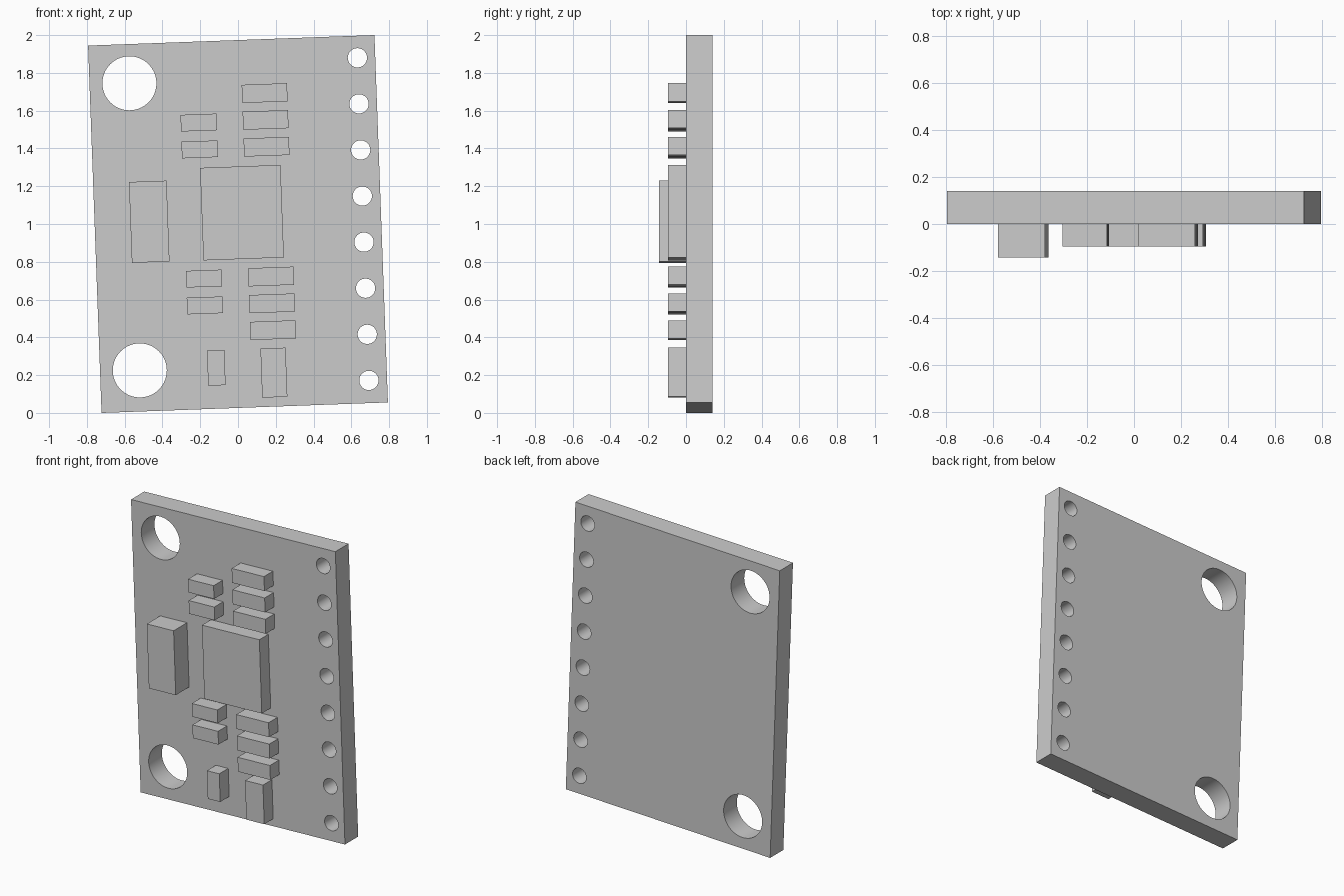
import bpy, bmesh
from math import radians
from mathutils import Matrix, Vector

if "Cube" in bpy.data.objects:
    bpy.data.objects.remove(bpy.data.objects["Cube"])

TILT = radians(2.1)      # the whole board leans slightly in the front plane
BOARD_T = 0.14           # board thickness, from y = 0 backwards


def block(name, x, z, w, h, y0, y1):
    """Box of local width w and height h, tilted with the board, spanning y0..y1."""
    bm = bmesh.new()
    bmesh.ops.create_cube(bm, size=1, matrix=Matrix.Diagonal((w, y1 - y0, h, 1)))
    me = bpy.data.meshes.new(name)
    bm.to_mesh(me)
    bm.free()
    ob = bpy.data.objects.new(name, me)
    ob.location = (x, (y0 + y1) / 2, z)
    ob.rotation_euler = (0, -TILT, 0)
    bpy.context.collection.objects.link(ob)
    return ob


# Circuit board
board = block("circuit_board", 0, 1.0, 1.517, 1.946, 0, BOARD_T)

# Hole cutters: two mounting holes and a row of eight pin holes
holes = [(-0.575, 1.745, 0.143, 64), (-0.52, 0.225, 0.143, 64)]
first, last = Vector((0.632, 1.88)), Vector((0.693, 0.172))
for i in range(8):
    p = first.lerp(last, i / 7)
    holes.append((p.x, p.y, 0.051, 32))

bm = bmesh.new()
for x, z, r, n in holes:
    m = Matrix.Translation((x, BOARD_T / 2, z)) @ Matrix.Rotation(radians(90), 4, 'X')
    bmesh.ops.create_cone(bm, cap_ends=True, segments=n, radius1=r, radius2=r,
                          depth=BOARD_T * 2, matrix=m)
cut_mesh = bpy.data.meshes.new("hole_cutter")
bm.to_mesh(cut_mesh)
bm.free()
cutter = bpy.data.objects.new("hole_cutter", cut_mesh)
cutter.hide_render = True
bpy.context.collection.objects.link(cutter)

# Drill the board, then discard the cutter
mod = board.modifiers.new("drill", 'BOOLEAN')
mod.operation = 'DIFFERENCE'
mod.solver = 'EXACT'
mod.object = cutter
bpy.context.view_layer.objects.active = board
board.select_set(True)
bpy.ops.object.modifier_apply(modifier=mod.name)
bpy.data.objects.remove(cutter)
bpy.ops.object.shade_smooth_by_angle(angle=radians(30))

# Main chip and the taller capacitor block
block("main_chip", 0.021, 1.06, 0.426, 0.49, -0.095, 0)
block("tall_capacitor", -0.47, 1.012, 0.199, 0.428, -0.142, 0)

# Small surface parts: columns of three wide and two narrow, above and below the chip
PITCH = Vector((0.005, -0.142))
for side, x, z in (("upper", 0.141, 1.693), ("lower", 0.175, 0.722)):
    for i in range(3):
        p = Vector((x, z)) + PITCH * i
        block(f"{side}_wide_resistor_{i + 1}", p.x, p.y, 0.24, 0.096, -0.095, 0)
for side, x, z in (("upper", -0.208, 1.537), ("lower", -0.18, 0.711)):
    for i in range(2):
        p = Vector((x, z)) + PITCH * i
        block(f"{side}_narrow_resistor_{i + 1}", p.x, p.y, 0.19, 0.088, -0.095, 0)

# Upright parts at the bottom
block("small_upright_capacitor", -0.115, 0.239, 0.092, 0.187, -0.095, 0)
block("large_upright_capacitor", 0.19, 0.213, 0.133, 0.26, -0.095, 0)
